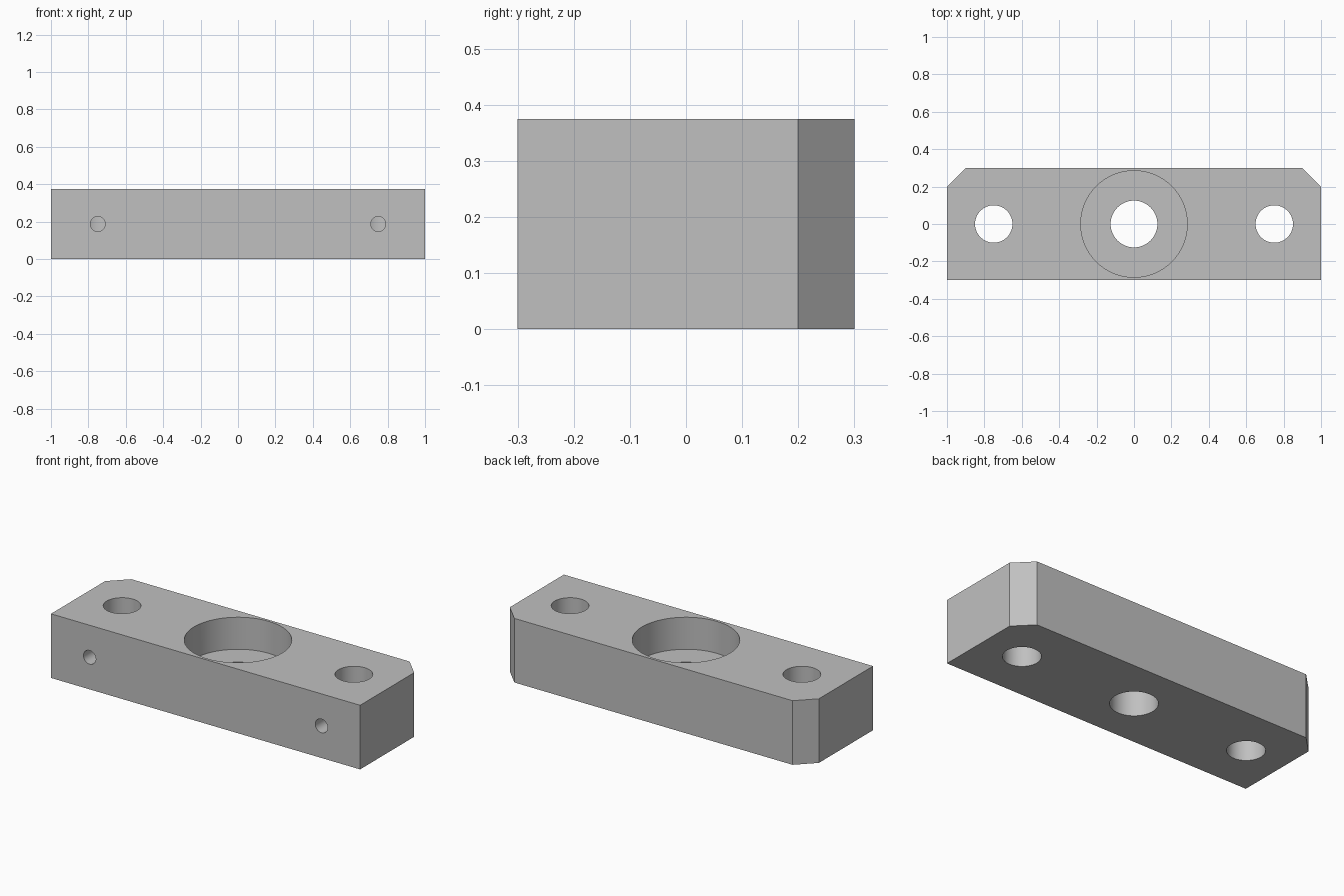
import bpy
import bmesh
from math import radians

cube = bpy.data.objects.get("Cube")
if cube:
    bpy.data.objects.remove(cube, do_unlink=True)

WIDTH, DEPTH, HEIGHT, CHAMFER = 2.0, 0.6, 0.375, 0.1
HOLE_X = 0.75

grey = bpy.data.materials.new("plain grey")
grey.use_nodes = True
colour = (0.53, 0.53, 0.53, 1)
grey.diffuse_color = colour
grey.node_tree.nodes["Principled BSDF"].inputs["Base Color"].default_value = colour

# Block: outline with both back corners chamfered, extruded upwards
x, y = WIDTH / 2, DEPTH / 2
outline = [(-x, -y), (x, -y), (x, y - CHAMFER), (x - CHAMFER, y),
           (CHAMFER - x, y), (-x, y - CHAMFER)]
bm = bmesh.new()
base = bm.faces.new([bm.verts.new((px, py, 0)) for px, py in outline])
top = bmesh.ops.extrude_face_region(bm, geom=[base])["geom"]
bmesh.ops.translate(bm, vec=(0, 0, HEIGHT),
                    verts=[v for v in top if isinstance(v, bmesh.types.BMVert)])
bmesh.ops.recalc_face_normals(bm, faces=bm.faces)
mesh = bpy.data.meshes.new("mounting_block")
bm.to_mesh(mesh)
bm.free()
block = bpy.data.objects.new("mounting_block", mesh)
bpy.context.collection.objects.link(block)
mesh.materials.append(grey)


def drill(name, radius, length, centre, tilt=0):
    """Cut a round hole into the block and discard the cutter."""
    bpy.ops.mesh.primitive_cylinder_add(vertices=64, radius=radius, depth=length,
                                        location=centre, rotation=(tilt, 0, 0))
    cutter = bpy.context.object
    cutter.name = name
    cutter.hide_render = True
    cutter.data.materials.append(grey)
    cut = block.modifiers.new(name, "BOOLEAN")
    cut.operation = "DIFFERENCE"
    cut.solver = "EXACT"
    cut.object = cutter
    bpy.ops.object.select_all(action="DESELECT")
    block.select_set(True)
    bpy.context.view_layer.objects.active = block
    bpy.ops.object.modifier_apply(modifier=name)
    bpy.data.objects.remove(cutter, do_unlink=True)


# Centre bore with a wide counterbore down to half height
drill("centre_bore", 0.125, 1, (0, 0, HEIGHT / 2))
drill("counterbore", 0.285, HEIGHT, (0, 0, HEIGHT))

# Mounting holes, each met by a small cross hole from the front
for side in (-1, 1):
    drill("mounting_hole", 0.1, 1, (side * HOLE_X, 0, HEIGHT / 2))
    drill("cross_hole", 0.04, 0.4, (side * HOLE_X, -0.22, HEIGHT / 2), radians(90))

bpy.ops.object.shade_smooth_by_angle(angle=radians(30))
